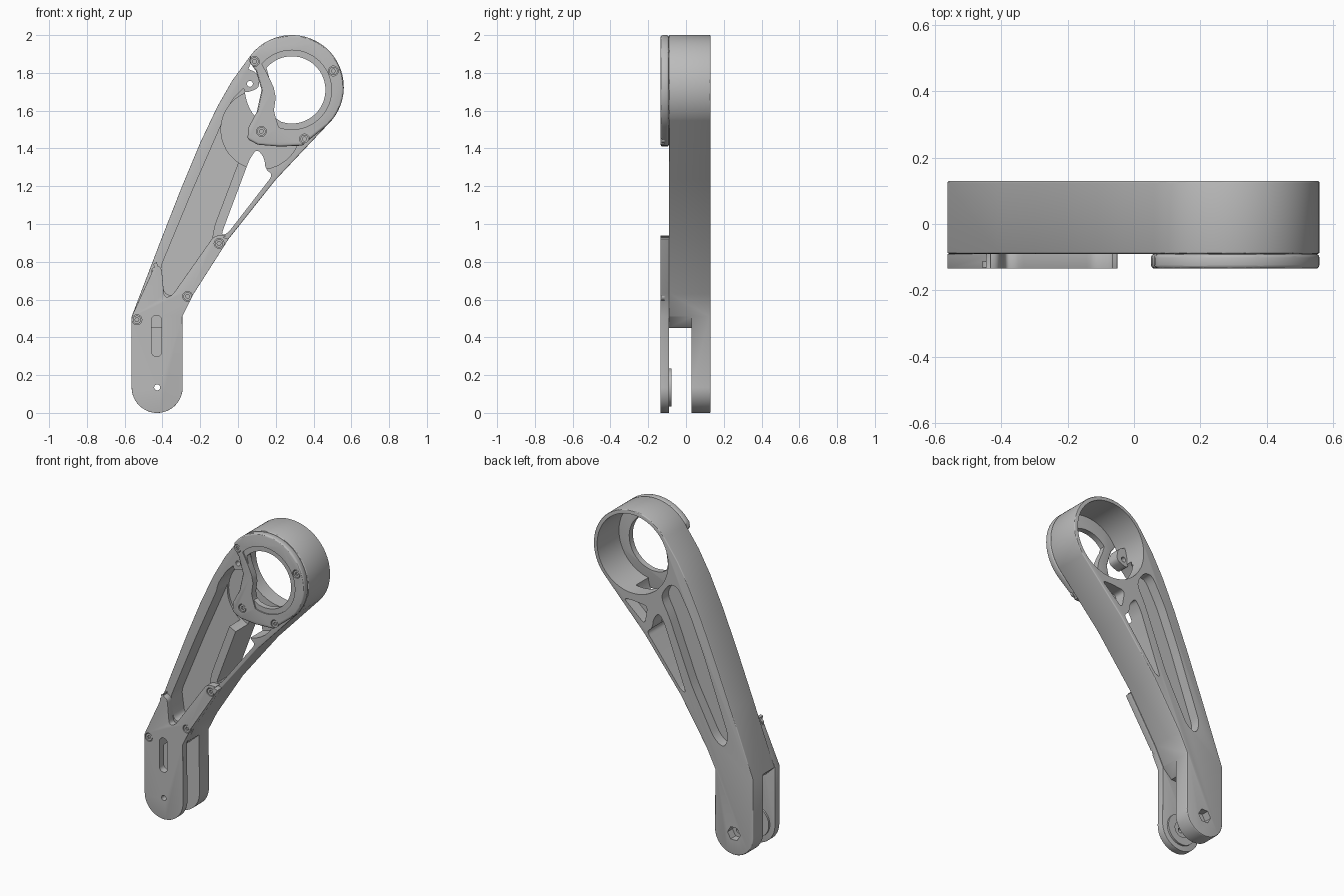
import bpy, bmesh
from math import cos, sin, radians

cube = bpy.data.objects.get("Cube")
if cube:
    bpy.data.objects.remove(cube)

grey = bpy.data.materials.new("plain grey")
grey.use_nodes = True
grey.diffuse_color = (0.5, 0.5, 0.5, 1)
grey.node_tree.nodes["Principled BSDF"].inputs["Base Color"].default_value = (0.5, 0.5, 0.5, 1)

FRONT, SEAM, BACK = -0.135, -0.09, 0.13
RING = (0.285, 1.725)
FOOT = (-0.428, 0.135)


def arc(center, r, a0, a1, n=32):
    steps = [radians(a0 + (a1 - a0) * i / n) for i in range(n + 1)]
    return [(center[0] + r * cos(a), center[1] + r * sin(a)) for a in steps]


def circle(center, r, n=48):
    return arc(center, r, 0, 360 - 360 / n, n - 1)


def apply(ob, mod):
    bpy.context.view_layer.objects.active = ob
    bpy.ops.object.modifier_apply(modifier=mod.name)


def prism(name, outline, y0, y1, bevel=0):
    """Extrude an (x, z) outline from y0 to y1."""
    bm = bmesh.new()
    face = bm.faces.new([bm.verts.new((x, y0, z)) for x, z in outline])
    top = bmesh.ops.extrude_face_region(bm, geom=[face])["geom"]
    for v in top:
        if isinstance(v, bmesh.types.BMVert):
            v.co.y = y1
    bmesh.ops.recalc_face_normals(bm, faces=bm.faces)
    mesh = bpy.data.meshes.new(name)
    bm.to_mesh(mesh)
    bm.free()
    mesh.materials.append(grey)
    ob = bpy.data.objects.new(name, mesh)
    bpy.context.collection.objects.link(ob)
    if bevel:
        mod = ob.modifiers.new("edge", "BEVEL")
        mod.width, mod.segments = bevel, 3
        mod.limit_method, mod.angle_limit = "ANGLE", radians(60)
        apply(ob, mod)
    return ob


def rounded(points, r):
    """Replace each corner of an outline with a short curve."""
    out = []
    for i, p in enumerate(points):
        ends = []
        for q in (points[i - 1], points[(i + 1) % len(points)]):
            d = ((q[0] - p[0]) ** 2 + (q[1] - p[1]) ** 2) ** 0.5
            t = min(r, d * 0.45) / d
            ends.append((p[0] + (q[0] - p[0]) * t, p[1] + (q[1] - p[1]) * t))
        for k in range(6):
            t = k / 5
            out.append(tuple((1 - t) ** 2 * ends[0][j] + 2 * t * (1 - t) * p[j]
                             + t * t * ends[1][j] for j in (0, 1)))
    return out


def cut(ob, outline, y0, y1):
    cutter = prism("cutter", outline, y0, y1)
    cutter.hide_render = True
    mod = ob.modifiers.new("cut", "BOOLEAN")
    mod.operation, mod.solver, mod.object = "DIFFERENCE", "EXACT", cutter
    apply(ob, mod)
    bpy.data.objects.remove(cutter)


# Shared lower edge of the arm
foot_arc = arc(FOOT, 0.135, 180, 360)
right_side = [(-0.295, 0.51), (-0.235, 0.63), (-0.05, 0.92)]

# Arm body
body = prism("arm_body", foot_arc + right_side + [(0.2, 1.235)] + arc(RING, 0.275, -40, 145, 48)
             + [(-0.03, 1.76), (-0.11, 1.62), (-0.2, 1.43), (-0.3, 1.19), (-0.41, 0.91), (-0.563, 0.51)],
             SEAM, BACK, 0.006)
cut(body, circle(RING, 0.25, 64), -0.2, 0.2)
# Front pocket with its round clearance
cut(body, rounded([(-0.39, 0.63), (-0.41, 0.77), (-0.24, 1.18), (-0.087, 1.53), (-0.03, 1.66),
                   (0.04, 1.73), (0.1, 1.7), (0.1, 1.5), (0.015, 1.36), (-0.125, 0.99),
                   (-0.14, 0.9), (-0.34, 0.62)], 0.03), -0.2, 0.02)
cut(body, circle((0.12, 1.5), 0.21), -0.2, 0.035)
# Triangular window
cut(body, rounded([(-0.09, 0.94), (0.06, 1.34), (0.1, 1.4), (0.14, 1.35), (0.145, 1.29),
                   (0.185, 1.26), (-0.055, 0.95)], 0.03), -0.2, 0.2)
# Back pockets
cut(body, rounded([(-0.39, 0.74), (-0.22, 1.2), (-0.12, 1.44), (-0.03, 1.6), (0.03, 1.6),
                   (0.09, 1.51), (0.03, 1.4), (-0.13, 1.0), (-0.29, 0.7), (-0.36, 0.66)], 0.05),
    0.065, 0.2)
cut(body, rounded([(0.18, 1.42), (0.2, 1.3), (0.35, 1.43), (0.28, 1.43)], 0.03), 0.055, 0.2)
# Fork slot and axle holes
cut(body, [(-0.7, -0.1), (-0.1, -0.1), (-0.1, 0.51), (-0.295, 0.51), (-0.36, 0.45),
           (-0.5, 0.45), (-0.563, 0.51), (-0.7, 0.51)], -0.2, 0.03)
cut(body, circle(FOOT, 0.045, 6), 0.08, 0.2)
cut(body, circle(FOOT, 0.016, 16), -0.2, 0.2)

# Front cover plates
lower = prism("lower_cover", foot_arc + right_side + rounded(
    [(-0.05, 0.94), (-0.125, 0.94), (-0.35, 0.62), (-0.39, 0.61), (-0.405, 0.775), (-0.46, 0.785)], 0.03)
    + [(-0.563, 0.51)], SEAM, FRONT, 0.014)

tab = [(0.06, 1.86), (0.095, 1.81), (0.125, 1.71), (0.1, 1.595), (0.055, 1.51),
       (0.05, 1.45), (0.105, 1.42), (0.22, 1.41), (0.34, 1.415)]
upper = prism("ring_cover", arc(RING, 0.275, -50, 143, 48) + tab, SEAM, FRONT, 0.012)


def opening(r):
    return arc((0.285, 1.71), r, -109, 139, 40) + [(0.165, 1.775), (0.19, 1.72), (0.2, 1.67),
                                                   (0.19, 1.6), (0.2, 1.56)]


cut(upper, opening(0.178), -0.2, 0)
cut(upper, opening(0.21), -0.2, FRONT + 0.008)

# Long slot and axle hole in the lower cover
slot = arc((-0.431, 0.49), 0.027, 0, 180, 12) + arc((-0.431, 0.325), 0.027, 180, 360, 12)
cut(lower, slot, -0.2, 0)
cut(body, slot, -0.2, -0.03)
cut(lower, circle(FOOT, 0.016, 16), -0.2, 0)

# Bearing collar inside the front fork leg
collar = prism("bearing_collar", circle(FOOT, 0.1), SEAM, SEAM + 0.012)
cut(collar, circle(FOOT, 0.05), -0.2, 0)

# Lug inside the ring
lug = prism("ring_lug", rounded([(0.03, 1.83), (0.105, 1.8), (0.115, 1.72), (0.03, 1.69)], 0.03), SEAM, -0.02)
cut(lug, circle((0.063, 1.742), 0.016, 16), -0.2, 0)

# Screw seats, each with a socket screw
seats = {lower: [(-0.1, 0.897), (-0.437, 0.75), (-0.267, 0.617), (-0.535, 0.493)],
         upper: [(0.087, 1.86), (0.505, 1.81), (0.124, 1.49), (0.352, 1.45)]}
for cover, spots in seats.items():
    for spot in spots:
        cut(cover, circle(spot, 0.026, 24), -0.2, FRONT + 0.02)
        screw = prism("screw", circle(spot, 0.022, 24), FRONT + 0.004, FRONT + 0.022)
        cut(screw, circle(spot, 0.011, 6), -0.2, FRONT + 0.015)

# Smooth shading with sharp edges kept
for ob in bpy.context.collection.objects:
    if ob.type == "MESH" and grey.name in ob.data.materials:
        bpy.ops.object.select_all(action="DESELECT")
        ob.select_set(True)
        bpy.context.view_layer.objects.active = ob
        bpy.ops.object.shade_smooth_by_angle(angle=radians(30))
